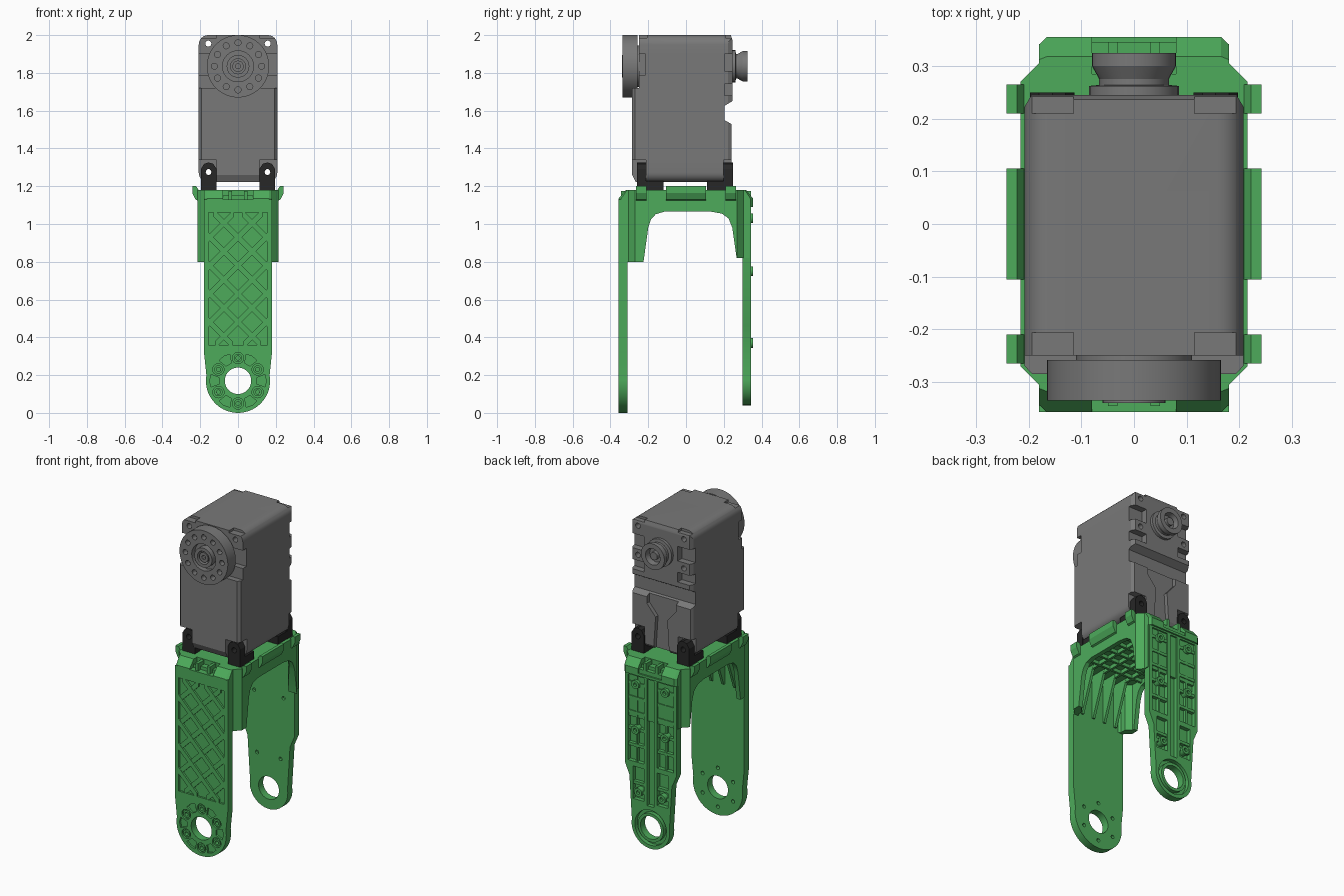
import bpy, bmesh, math
from math import sin, cos, radians, pi

if "Cube" in bpy.data.objects:
    bpy.data.objects.remove(bpy.data.objects["Cube"])

def material(name, rgb):
    m = bpy.data.materials.new(name)
    m.diffuse_color = (*rgb, 1)
    m.use_nodes = True
    m.node_tree.nodes["Principled BSDF"].inputs["Base Color"].default_value = m.diffuse_color
    return m

GREEN = material("green_plastic", (0.075, 0.41, 0.105))
BLACK = material("black_plastic", (0.02, 0.02, 0.02))
GREY = material("dark_grey_casing", (0.19, 0.19, 0.19))

def add_mesh(name, bm, mat=GREY):
    bmesh.ops.remove_doubles(bm, verts=bm.verts, dist=1e-5)
    bmesh.ops.recalc_face_normals(bm, faces=bm.faces)
    me = bpy.data.meshes.new(name)
    bm.to_mesh(me)
    bm.free()
    ob = bpy.data.objects.new(name, me)
    bpy.context.collection.objects.link(ob)
    me.materials.append(mat)
    return ob

def evaluated_mesh(ob):
    return bpy.data.meshes.new_from_object(ob.evaluated_get(bpy.context.evaluated_depsgraph_get()))

def prism(name, loops, axis, a, b, mat=GREY):
    """Extrude filled 2D loops (inner loops are holes) from a to b along an axis."""
    cu = bpy.data.curves.new(name + "_profile", 'CURVE')
    cu.dimensions, cu.fill_mode, cu.extrude = '2D', 'BOTH', (b - a) / 2
    for pts in loops:
        s = cu.splines.new('POLY')
        s.points.add(len(pts) - 1)
        for p, (u, v) in zip(s.points, pts):
            p.co = (u, v, 0, 1)
        s.use_cyclic_u = True
    tmp = bpy.data.objects.new(name + "_profile", cu)
    bpy.context.collection.objects.link(tmp)
    bm = bmesh.new()
    me = evaluated_mesh(tmp)
    bm.from_mesh(me)
    bpy.data.objects.remove(tmp)
    bpy.data.meshes.remove(me)
    for v in bm.verts:
        p, q, w = v.co
        w += (a + b) / 2
        v.co = {'x': (w, p, q), 'y': (p, w, q), 'z': (p, q, w)}[axis]
    return add_mesh(name, bm, mat)

def loft(name, rings, mat=GREY):
    bm = bmesh.new()
    rows = [[bm.verts.new(c) for c in r] for r in rings]
    n = len(rows[0])
    for r0, r1 in zip(rows, rows[1:]):
        for i in range(n):
            bm.faces.new((r0[i], r0[(i + 1) % n], r1[(i + 1) % n], r1[i]))
    bm.faces.new(rows[0])
    bm.faces.new(rows[-1])
    return add_mesh(name, bm, mat)

def boxes(name, dims, mat=GREY):
    bm = bmesh.new()
    for x0, x1, y0, y1, z0, z1 in dims:
        for v in bmesh.ops.create_cube(bm, size=1)["verts"]:
            v.co = ((x0 + x1) / 2 + v.co.x * (x1 - x0), (y0 + y1) / 2 + v.co.y * (y1 - y0),
                    (z0 + z1) / 2 + v.co.z * (z1 - z0))
    return add_mesh(name, bm, mat)

def boolean(ob, cutter, op='DIFFERENCE'):
    cutter.data.materials[0] = ob.data.materials[0]
    m = ob.modifiers.new("cut", 'BOOLEAN')
    m.operation, m.solver, m.object = op, 'EXACT', cutter
    me = evaluated_mesh(ob)
    ob.modifiers.clear()
    ob.data = me
    bpy.data.objects.remove(cutter)

def circ(x, z, r, n=24):
    return [(x + r * cos(2 * pi * i / n), z + r * sin(2 * pi * i / n)) for i in range(n)]

def rect(x0, x1, z0, z1):
    return [(x0, z0), (x1, z0), (x1, z1), (x0, z1)]

def round_rect(x0, x1, z0, z1, r, n=6):
    corners = [(x1 - r, z1 - r, 0), (x0 + r, z1 - r, 90), (x0 + r, z0 + r, 180), (x1 - r, z0 + r, 270)]
    return [(cx + r * cos(radians(a + 90 * i / n)), cz + r * sin(radians(a + 90 * i / n)))
            for cx, cz, a in corners for i in range(n + 1)]

def both(pts):
    return [pts, [(-u, v) for u, v in pts]]

def arm_outline(side, r):
    arc = [(r * cos(radians(a)), 0.17 + r * sin(radians(a))) for a in range(10, -191, -8)]
    return side + arc + [(-u, v) for u, v in side[::-1]]

EYE = circ(0, 0.17, 0.07, 40)

# Front arm: plate, raised frame, diagonal lattice and bolt rims
front = arm_outline([(0.18, 1.13), (0.18, 0.32)], 0.17)
bolts = [(0.12 * sin(k * pi / 3), 0.17 + 0.12 * cos(k * pi / 3)) for k in range(6)]
sectors = [[(r * sin(radians(60 * k + 30 + a)), 0.17 + r * cos(radians(60 * k + 30 + a)))
            for r, a in ((0.1, -9), (0.146, -13), (0.15, 0), (0.146, 13), (0.1, 9))] for k in range(6)]
prism("front_arm_plate", [front, EYE] + [circ(x, z, 0.011, 12) for x, z in bolts], 'y', -0.345, -0.31, GREEN)
prism("front_arm_frame", [front, EYE, rect(-0.155, 0.155, 0.36, 1.06)] + sectors
      + [circ(x, z, 0.03) for x, z in bolts], 'y', -0.357, -0.344, GREEN)
prism("front_bolt_rims", [circ(x, z, r, 16) for x, z in bolts for r in (0.022, 0.011)], 'y', -0.355, -0.344, GREEN)
for side, s in (("rising", 1), ("falling", -1)):
    bars = []
    for k in range(7):
        c = 0.33 + k * 0.15
        lo, hi = sorted(((0.36 - c) * s, (1.06 - c) * s))
        lo, hi = max(lo, -0.158), min(hi, 0.158)
        if hi - lo > 0.03:
            bars.append([(lo, c + s * lo - 0.02), (hi, c + s * hi - 0.02),
                         (hi, c + s * hi + 0.02), (lo, c + s * lo + 0.02)])
    prism("front_lattice_" + side, bars, 'y', -0.356 + 0.001 * s, -0.344, GREEN)

# Back arm: plate, ribbed frame, crossbars, bosses and eye ring
back = arm_outline([(0.175, 1.13), (0.175, 0.53), (0.145, 0.46), (0.135, 0.3)], 0.13)
bosses = [(s * x, z) for s in (1, -1) for x, z in ((0.1, 1.03), (0.1, 0.75), (0.08, 0.37))]
prism("back_arm_plate", [back, EYE] + [circ(x, z, 0.011, 12) for x, z in bosses], 'y', 0.30, 0.32, GREEN)
windows = both(rect(0.045, 0.155, 0.55, 1.08)) + both(rect(0.045, 0.12, 0.32, 0.52))
prism("back_arm_frame", [back, circ(0, 0.17, 0.108, 40), rect(-0.024, 0.024, 0.3, 1.08)] + windows,
      'y', 0.319, 0.345, GREEN)
prism("back_eye_ring", [circ(0, 0.17, 0.088, 40), EYE], 'y', 0.319, 0.345, GREEN)
prism("back_bosses", [circ(x, z, r, 16) for x, z in bosses for r in (0.026, 0.011)], 'y', 0.315, 0.355, GREEN)
boxes("back_crossbars", [(min(s * 0.04, s * w), max(s * 0.04, s * w), 0.315, 0.341, z - 0.009, z + 0.009)
      for s in (1, -1) for z, w in ((1.03, .16), (.94, .16), (.85, .16), (.75, .16), (.65, .16), (.42, .125), (.37, .125))]
      + [(s * 0.1 - 0.006, s * 0.1 + 0.006, 0.315, 0.338, 0.54, 1.09) for s in (1, -1)], GREEN)

# Bridge cap with chamfered ends, each with a notch and two small ribs
half = [(0.165, -0.357), (0.18, -0.343), (0.18, -0.305), (0.215, -0.27),
        (0.215, 0.27), (0.18, 0.305), (0.18, 0.341), (0.165, 0.355)]
outline = half + [(-x, y) for x, y in half[::-1]]
top = [(x, math.copysign(0.318 if abs(y) > 0.35 else 0.312, y) if abs(y) > 0.33 else y) for x, y in outline]
cap = loft("bridge_cap", [[(x, y, 1.09) for x, y in outline], [(x, y, 1.135) for x, y in outline],
                          [(x, y, 1.18) for x, y in top]], GREEN)
for s in (-1, 1):
    boolean(cap, boxes("notch_cutter", [(-0.08, 0.08, min(s * 0.32, s * 0.4), max(s * 0.32, s * 0.4), 1.105, 1.2)]))
    boolean(cap, boxes("slot_cutter", [(-0.08, 0.08, min(s * 0.285, s * 0.33), max(s * 0.285, s * 0.33), 1.15, 1.2)]))
boxes("bridge_end_ribs", [(x - 0.009, x + 0.009, y - 0.03, y + 0.03, 1.1, 1.175)
      for x in (-0.04, 0.04) for y in (-0.315, 0.315)], GREEN)

# Side skirts: arch profile kept only where it meets the octagonal wall
arch = [(-0.335, 0.80), (-0.225, 0.80), (-0.2, 0.98), (-0.185, 1.025), (-0.16, 1.052), (-0.115, 1.065),
        (0.135, 1.065), (0.19, 1.055), (0.225, 1.03), (0.245, 0.98), (0.268, 0.82), (0.335, 0.82),
        (0.335, 1.12), (-0.335, 1.12)]
skirt = prism("side_skirts", [arch], 'x', -0.3, 0.3, GREEN)
inner = [(x * 0.87, y * 0.87) for x, y in outline]
boolean(skirt, prism("wall_cutter", [outline, inner], 'z', 0.6, 1.3), 'INTERSECT')

# Fins and ribs under the bridge
for i, x in enumerate((-0.12, -0.04, 0.04, 0.12)):
    prism(f"front_fin_{i}", [[(-0.315, 0.82), (-0.3, 0.82), (-0.2, 1.095), (-0.315, 1.095)]],
          'x', x - 0.008, x + 0.008, GREEN)
boxes("underside_ribs", [(x - 0.007, x + 0.007, -0.3, 0.3, 1.067, 1.095) for x in (-0.12, -0.04, 0.04, 0.12)]
      + [(-0.2, 0.2, y - 0.007, y + 0.007, 1.069, 1.095) for y in (-0.16, -0.08, 0, 0.08, 0.16)], GREEN)

# Clip tabs along both sides
tab = [(0.205, 1.12), (0.225, 1.13), (0.242, 1.165), (0.242, 1.2), (0.222, 1.2), (0.205, 1.175)]
for name, y0, y1 in (("front", -0.265, -0.21), ("middle", -0.105, 0.105), ("back", 0.21, 0.265)):
    prism("clip_tabs_" + name, both(tab), 'y', y0, y1, GREEN)

# Black brackets holding the motor
lug = [(0.113, 1.175), (0.197, 1.175), (0.197, 1.29), (0.18, 1.318), (0.155, 1.326), (0.13, 1.318), (0.113, 1.29)]
for name, y0, y1, b0, b1 in (("front", -0.26, -0.212, -0.258, -0.12), ("back", 0.198, 0.25, 0.11, 0.248)):
    prism(name + "_lugs", both(lug) + both(circ(0.155, 1.275, 0.016, 16)), 'y', y0, y1, BLACK)
    boxes(name + "_lug_feet", [(s - 0.04, s + 0.04, b0, b1, 1.17, 1.228) for s in (-0.155, 0.155)], BLACK)

# Motor body: side profile trimmed by front and top outlines
profile = [(-0.25, 2.05), (0.22, 2.05), (0.245, 1.975), (0.245, 1.65), (0.203, 1.625), (0.203, 1.55),
           (0.24, 1.53), (0.24, 1.24), (0.215, 1.2), (-0.255, 1.2), (-0.285, 1.26), (-0.285, 1.72), (-0.25, 1.72)]
body = prism("motor_body", [profile], 'x', -0.3, 0.3)
boolean(body, prism("front_trim", [round_rect(-0.208, 0.208, 1.222, 2.0, 0.05)], 'y', -0.5, 0.5), 'INTERSECT')
plan = [(0.25, -0.225), (0.17, -0.309), (-0.17, -0.309), (-0.25, -0.225), (-0.25, 0.15), (-0.18, 0.27), (0.18, 0.27), (0.25, 0.15)]
boolean(body, prism("plan_trim", [plan], 'z', 1.0, 2.2), 'INTERSECT')
pockets = []
for x0, x1 in ((-0.3, -0.115), (0.115, 0.3)):
    pockets += [(x0, x1, -0.4, -0.211, 1.1, 1.34), (x0, x1, 0.199, 0.4, 1.1, 1.34),
                (x0, x1, -0.4, -0.215, 1.79, 1.9), (x0, x1, 0.205, 0.4, 1.81, 1.9),
                (x0, x1, 0.205, 0.4, 1.68, 1.74),
                (x0, x1, -0.4, -0.206, 1.985, 2.1), (x0, x1, 0.21, 0.4, 1.985, 2.1)]
boolean(body, boxes("corner_pockets", pockets))
boolean(body, prism("screw_holes", [circ(s * 0.157, z, 0.016, 16) for s in (-1, 1) for z in (1.275, 1.955)],
                    'y', -0.5, 0.5))
boolean(body, prism("back_screw_holes", both(circ(0.157, 1.775, 0.016, 16)), 'y', 0.15, 0.5))
boolean(body, prism("back_channel", [[(-0.1, 1.56), (0.1, 1.56), (0.1, 1.49), (0.04, 1.42), (0.055, 1.19),
                                      (-0.055, 1.19), (-0.04, 1.42), (-0.1, 1.49)]], 'y', 0.215, 0.4))

# Output horn on the front: drilled disc, collar and hub
H = 1.835
ring = [circ(0.125 * sin(k * pi / 6), H + 0.125 * cos(k * pi / 6), 0.016, 16) for k in range(12)]
prism("horn_disc", [circ(0, H, 0.165, 64), circ(0, H, 0.082, 40)] + ring, 'y', -0.335, -0.3)
prism("horn_back", [circ(0, H, 0.165, 64)], 'y', -0.302, -0.258)
prism("horn_neck", [circ(0, H, 0.11, 40)], 'y', -0.27, -0.24)
prism("horn_hub", [circ(0, H, 0.06, 32), circ(0, H, 0.04, 24)], 'y', -0.34, -0.3)
prism("horn_screw", [circ(0, H, 0.03, 20), circ(0, H, 0.014, 6)], 'y', -0.335, -0.3)

# Idler knob on the back, waisted and hollow
rows = [(0.24, 0.085), (0.262, 0.085), (0.264, 0.066), (0.275, 0.066), (0.3, 0.08), (0.325, 0.08),
        (0.325, 0.05), (0.29, 0.045), (0.29, 0.024), (0.315, 0.024)]
loft("idler_knob", [[(x, y, z) for x, z in circ(0, H, r, 32)] for y, r in rows])

# Smooth the round parts, keep hard edges
bpy.ops.object.select_all(action='DESELECT')
for ob in bpy.context.collection.objects:
    ob.select_set(True)
    bpy.context.view_layer.objects.active = ob
bpy.ops.object.shade_smooth_by_angle(angle=radians(25))
